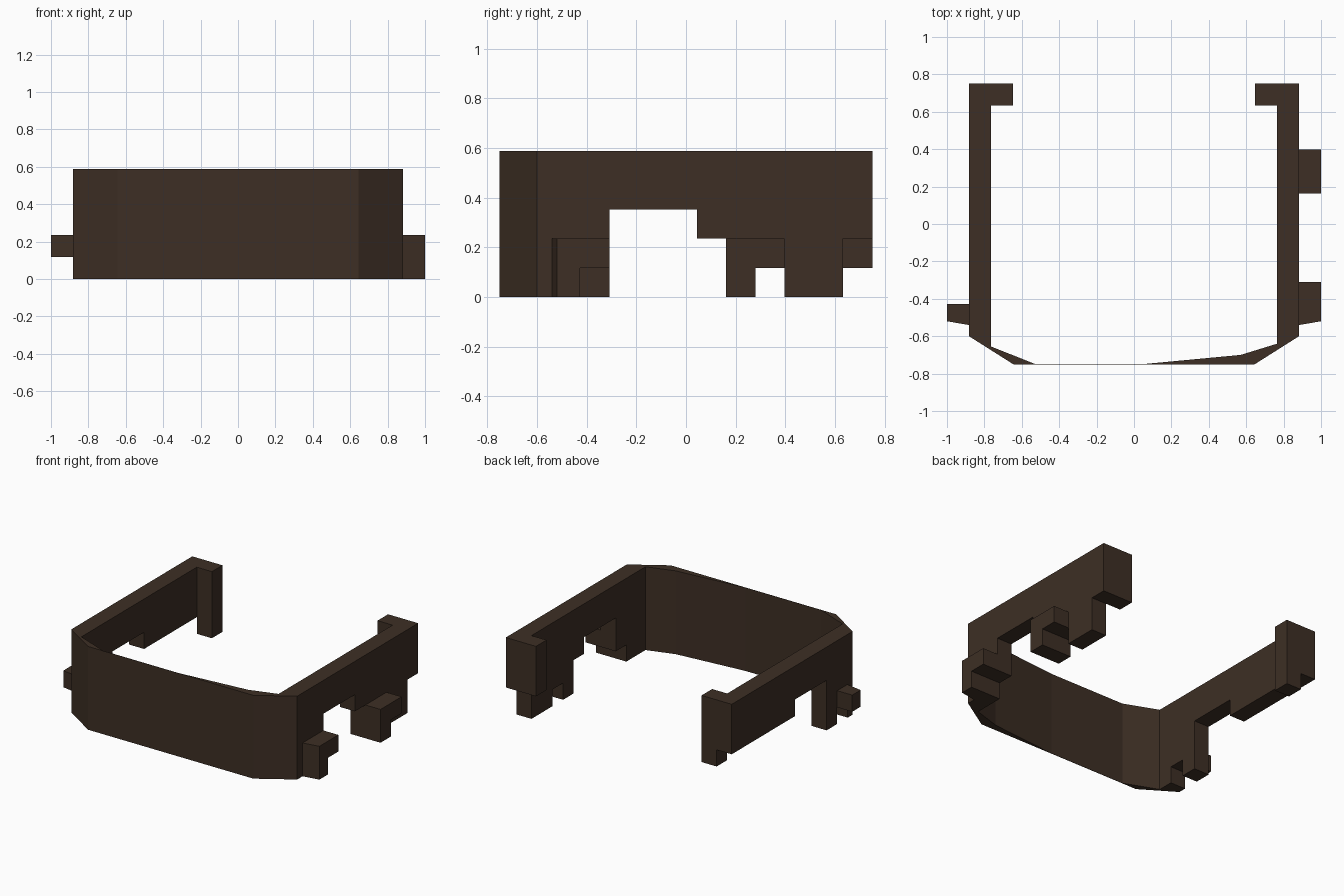
import bpy
import bmesh
from mathutils import Vector

if "Cube" in bpy.data.objects:
    bpy.data.objects.remove(bpy.data.objects["Cube"])

brown = bpy.data.materials.new("dark brown")
brown.diffuse_color = (0.047, 0.028, 0.018, 1)
brown.use_nodes = True
brown.node_tree.nodes["Principled BSDF"].inputs["Base Color"].default_value = brown.diffuse_color

U = 2 / 17            # grid step shared by all parts
TOP = 5 * U
INNER, OUTER = 6.5 * U, 7.5 * U
BACK, FRONT = 0.75, -0.75
CORNER = BACK - 11 * U   # where straight walls meet the front panel


def prism(name, outline, lo, hi, axis):
    """Extrude an outline along x (outline is y,z) or along z (outline is x,y)."""
    def place(p, t):
        return Vector((t, p[0], p[1])) if axis == 'x' else Vector((p[0], p[1], t))
    bm = bmesh.new()
    a = [bm.verts.new(place(p, lo)) for p in outline]
    b = [bm.verts.new(place(p, hi)) for p in outline]
    n = len(outline)
    bm.faces.new(a)
    bm.faces.new(b)
    for i in range(n):
        j = (i + 1) % n
        bm.faces.new((a[i], a[j], b[j], b[i]))
    bmesh.ops.recalc_face_normals(bm, faces=bm.faces)
    mesh = bpy.data.meshes.new(name)
    bm.to_mesh(mesh)
    bm.free()
    mesh.materials.append(brown)
    obj = bpy.data.objects.new(name, mesh)
    bpy.context.collection.objects.link(obj)
    return obj


def stepped(steps, top):
    """Profile with a flat top; steps are (back offset, bottom height) in grid units,
    running from back to front."""
    pts = [(BACK - steps[0][0] * U, top)]
    for (s, z), (e, _) in zip(steps, steps[1:]):
        pts += [(BACK - s * U, z * U), (BACK - e * U, z * U)]
    pts.append((BACK - steps[-1][0] * U, top))
    return pts


def rect(x0, x1, y0, y1):
    return [(x0, y0), (x1, y0), (x1, y1), (x0, y1)]


# Side walls with stepped lower edges and the open arch
prism("right_wall", stepped([(0, 2), (1, 0), (3, 1), (4, 0), (5, 2), (6, 3),
                             (9, 1), (10, 0), (11, 0)], TOP), INNER, OUTER, 'x')
prism("left_wall", stepped([(0, 2), (6, 3), (9, 0), (10, 1), (11, 1)], TOP),
      -OUTER, -INNER, 'x')

# Inward hooks at the back ends
prism("right_hook", rect(5.5 * U, INNER, BACK - U, BACK), 2 * U, TOP, 'z')
prism("left_hook", rect(-INNER, -5.5 * U, BACK - U, BACK), U, TOP, 'z')

# Curved front panel, thick at the corners and thin in the middle
prism("front_panel", [
    (-OUTER, CORNER), (-OUTER, -0.6), (-0.645, FRONT), (0.645, FRONT),
    (OUTER, -0.6), (OUTER, CORNER), (INNER, CORNER), (INNER, -0.64),
    (0.57, -0.70), (0.06, FRONT + 0.002), (-0.53, FRONT + 0.002),
    (-INNER, -0.655), (-INNER, CORNER)], 0, TOP, 'z')

# Outer lugs on the right wall
prism("right_rear_lug", stepped([(3, 1), (4, 0), (5, 0)], 2 * U), OUTER, 1, 'x')
prism("right_front_lug_upper", rect(OUTER, 1, BACK - 10 * U, BACK - 9 * U), U, 2 * U, 'z')


# Front lugs with a slightly slanted front face
def slanted_lug(name, side, z0):
    prism(name, [(side * OUTER, BACK - 10 * U), (side, BACK - 10 * U),
                 (side, -0.52), (side * OUTER, -0.54)], z0, 2 * U, 'z')


slanted_lug("right_front_lug", 1, 0)
slanted_lug("left_front_lug", -1, U)
